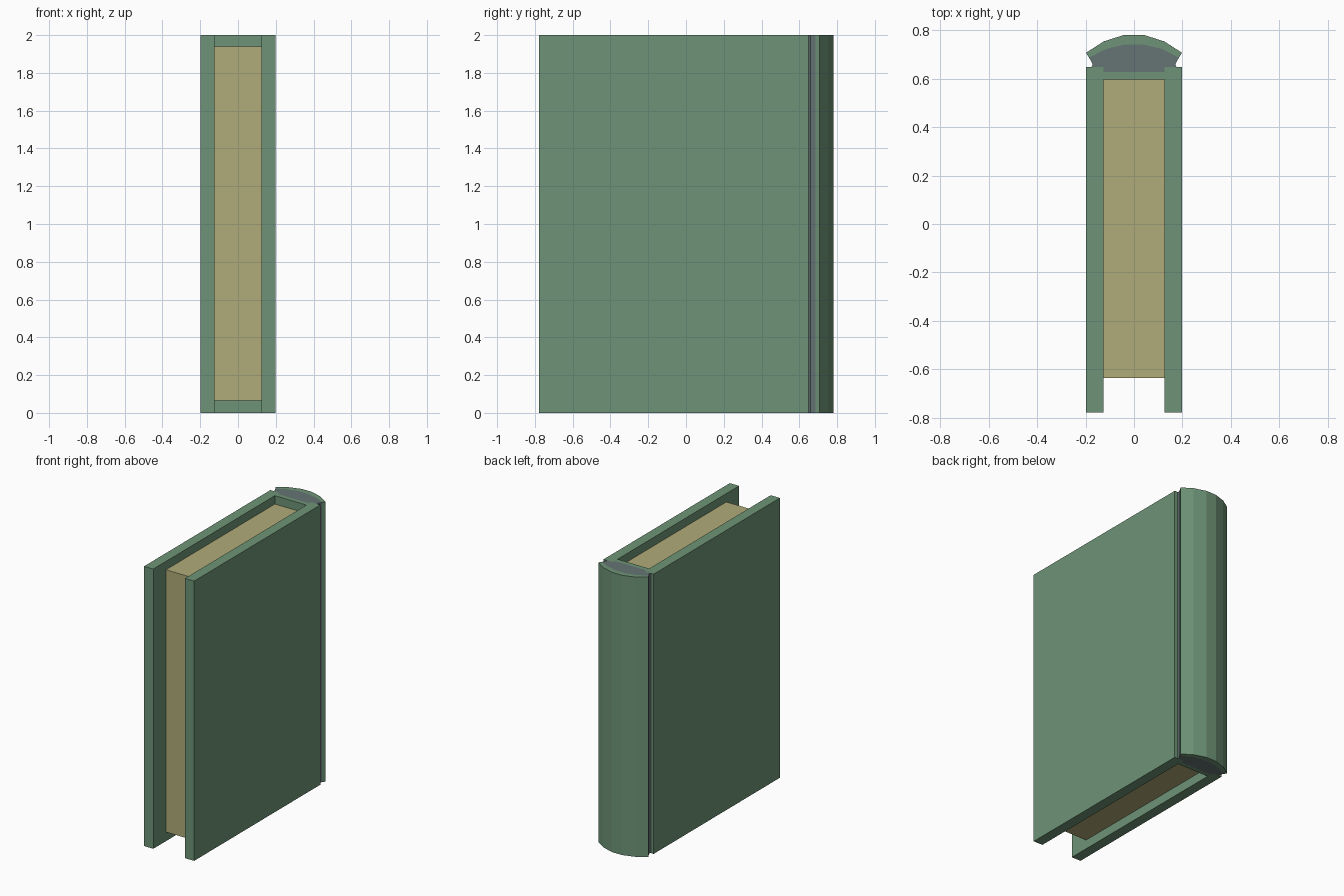
import bpy, bmesh

if "Cube" in bpy.data.objects:
    bpy.data.objects.remove(bpy.data.objects["Cube"])

H = 2.0  # cover height


def material(name, color):
    m = bpy.data.materials.new(name)
    m.diffuse_color = (*color, 1)
    m.use_nodes = True
    m.node_tree.nodes["Principled BSDF"].inputs["Base Color"].default_value = m.diffuse_color
    return m


green = material("cover green", (0.156, 0.296, 0.184))
cream = material("page cream", (0.434, 0.407, 0.191))
grey = material("binding grey", (0.133, 0.178, 0.178))


def prism(name, outline, z0, z1, mat):
    """Extrude an x/y outline from z0 up to z1."""
    bm = bmesh.new()
    face = bm.faces.new([bm.verts.new((x, y, z0)) for x, y in outline])
    new = bmesh.ops.extrude_face_region(bm, geom=[face])["geom"]
    verts = [v for v in new if isinstance(v, bmesh.types.BMVert)]
    bmesh.ops.translate(bm, verts=verts, vec=(0, 0, z1 - z0))
    bmesh.ops.recalc_face_normals(bm, faces=bm.faces[:])
    me = bpy.data.meshes.new(name)
    bm.to_mesh(me)
    bm.free()
    me.materials.append(mat)
    ob = bpy.data.objects.new(name, me)
    bpy.context.collection.objects.link(ob)
    return ob


def rect(x0, x1, y0, y1):
    return [(x0, y0), (x1, y0), (x1, y1), (x0, y1)]


def mirrored(half):
    """Left half of a line of points, followed by its mirror image."""
    return half + [(-x, y) for x, y in reversed(half)]


# Front and back cover boards
for side, name in ((-1, "left_cover"), (1, "right_cover")):
    xs = sorted((side * 0.125, side * 0.198))
    prism(name, rect(*xs, -0.778, 0.648), 0, H, green)

# Page block and the inner board behind it
prism("pages", rect(-0.125, 0.125, -0.635, 0.595), 0.065, 1.94, cream)
prism("inner_board", rect(-0.125, 0.125, 0.595, 0.627), 0, H, green)

# Rounded spine shell around the grey binding core
outer = mirrored([(-0.198, 0.706), (-0.125, 0.753), (-0.04, 0.78)])
inner = mirrored([(-0.185, 0.686), (-0.115, 0.722), (-0.04, 0.74)])
prism("spine_shell", outer + inner[::-1], 0, H, green)
foot = mirrored([(-0.185, 0.686), (-0.17, 0.658), (-0.175, 0.648),
                 (-0.125, 0.648), (-0.125, 0.627)])
prism("binding_core", foot + inner[-2:0:-1], 0, H, grey)
